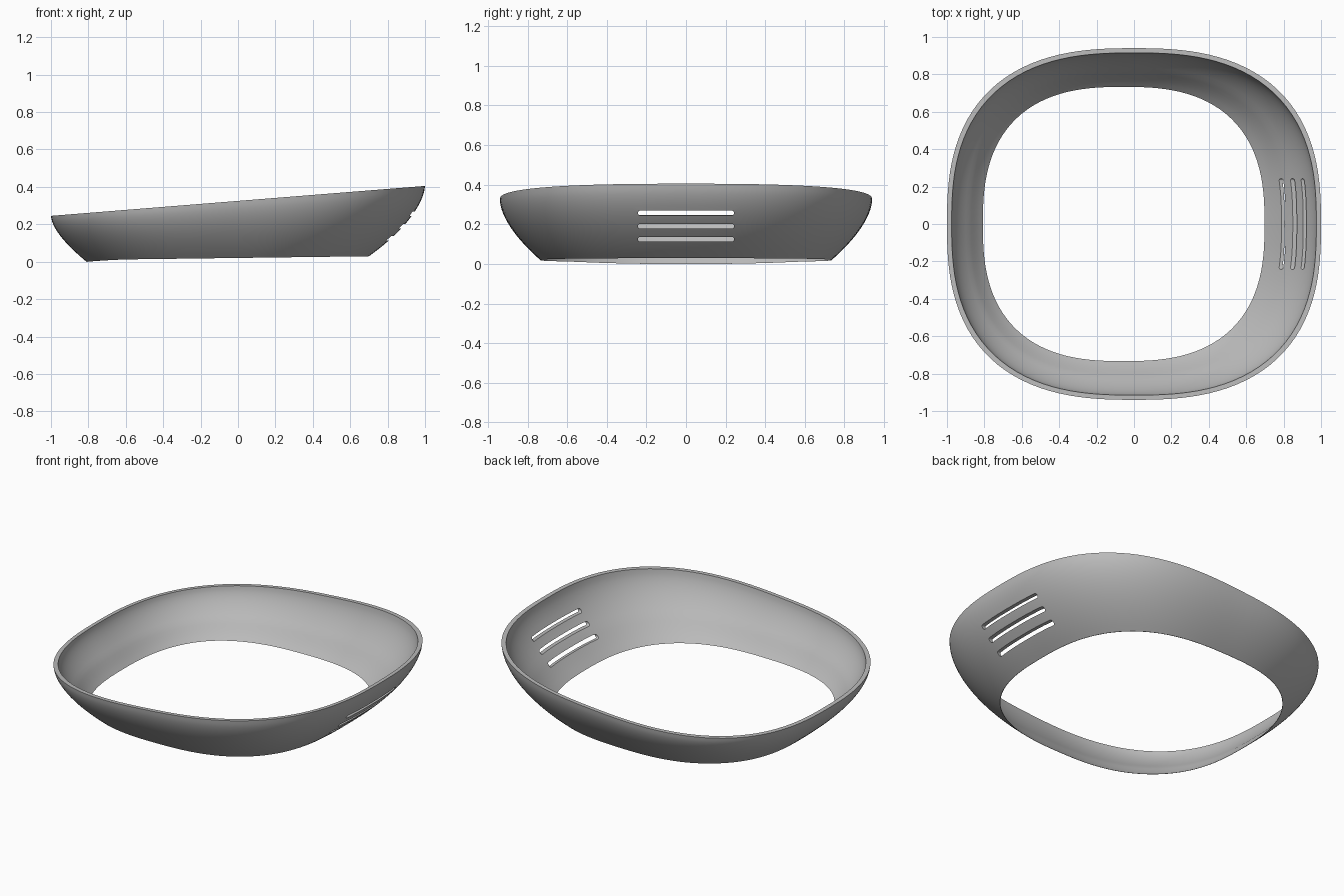
import bpy, bmesh, math

cube = bpy.data.objects.get("Cube")
if cube:
    bpy.data.objects.remove(cube, do_unlink=True)

SEGMENTS, LEVELS = 128, 14
SQUARENESS = 2.6
WALL = 0.025

grey = bpy.data.materials.new("plain grey")
grey.use_nodes = True
colour = (0.5, 0.5, 0.5, 1)
grey.diffuse_color = colour
grey.node_tree.nodes["Principled BSDF"].inputs["Base Color"].default_value = colour


def new_object(name, bm):
    bmesh.ops.recalc_face_normals(bm, faces=bm.faces)
    mesh = bpy.data.meshes.new(name)
    bm.to_mesh(mesh)
    bm.free()
    obj = bpy.data.objects.new(name, mesh)
    bpy.context.collection.objects.link(obj)
    mesh.materials.append(grey)
    return obj


def wall_point(angle, s, inset):
    """Point on the flared wall: s runs from the bottom edge to the slanted rim."""
    c, d = math.cos(angle), math.sin(angle)
    r = (abs(c) ** SQUARENESS + abs(d) ** SQUARENESS) ** (-1 / SQUARENESS)
    flare = 1 - (1 - s) ** 1.65
    half_x = 0.755 + 0.245 * flare - inset
    half_y = 0.735 + 0.205 * flare - inset
    x = -0.055 * (1 - flare) + half_x * r * c
    y = half_y * r * d
    bottom_x = -0.055 + 0.755 * r * c
    dip = 0.01 * max(0, (-bottom_x - 0.55) / 0.26) ** 2
    bottom = 0.02 + 0.013 * bottom_x - dip
    top = 0.325 + 0.08 * x
    return x, y, bottom + (top - bottom) * s


# Flared ring: outer skin going up, inner skin coming down, thin at the bottom
profile = []
for i in range(LEVELS + 1):
    s = i / LEVELS
    profile.append((s, 0))
for i in range(LEVELS, -1, -1):
    s = i / LEVELS
    profile.append((s, max(0.002, WALL * min(1, 3 * s))))

bm = bmesh.new()
loops = [[bm.verts.new(wall_point(math.tau * k / SEGMENTS, s, inset))
          for k in range(SEGMENTS)] for s, inset in profile]
for j, low in enumerate(loops):
    high = loops[(j + 1) % len(loops)]
    for k in range(SEGMENTS):
        n = (k + 1) % SEGMENTS
        bm.faces.new((low[k], low[n], high[n], high[k]))
ring = new_object("flared_ring", bm)

# Three vent slots with rounded ends, cut through the left wall
bm = bmesh.new()
for z in (0.125, 0.19, 0.257):
    made = bmesh.ops.create_cube(bm, size=1)["verts"]
    bmesh.ops.scale(bm, vec=(0.5, 0.485, 0.024), verts=made)
    bmesh.ops.translate(bm, vec=(0.9, 0, z), verts=made)
lengthwise = [e for e in bm.edges
              if abs(e.verts[0].co.x - e.verts[1].co.x) > 0.4]
bmesh.ops.bevel(bm, geom=lengthwise, offset=0.011, segments=4,
                profile=0.5, affect='EDGES')
cutter = new_object("slot_cutter", bm)
cutter.hide_render = True

cut = ring.modifiers.new("vent slots", 'BOOLEAN')
cut.operation = 'DIFFERENCE'
cut.solver = 'EXACT'
cut.object = cutter

bpy.ops.object.select_all(action='DESELECT')
ring.select_set(True)
bpy.context.view_layer.objects.active = ring
bpy.ops.object.modifier_apply(modifier=cut.name)
bpy.data.objects.remove(cutter, do_unlink=True)
bpy.ops.object.shade_smooth_by_angle(angle=math.radians(35))
